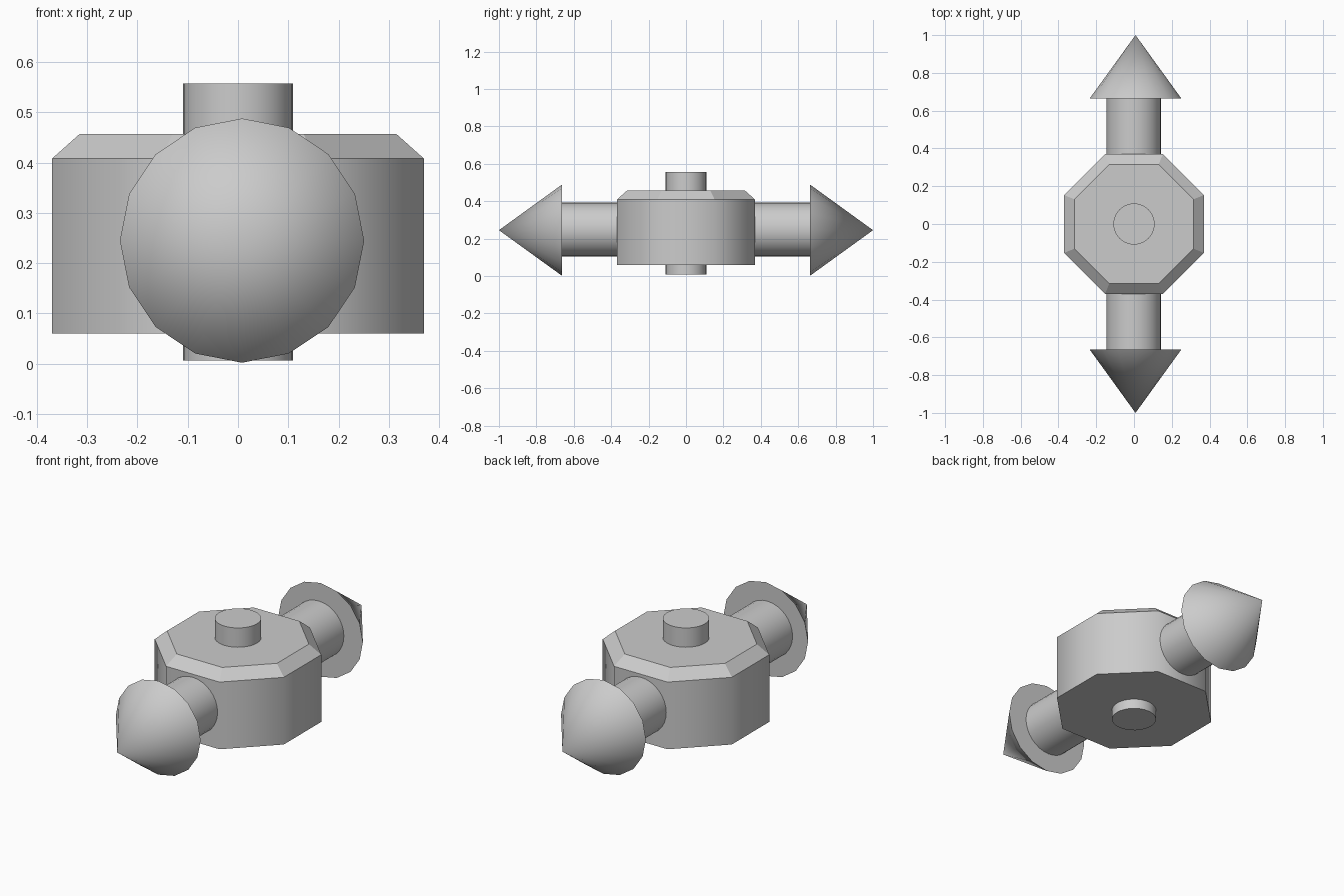
import bpy
from math import pi, cos, radians

if "Cube" in bpy.data.objects:
    bpy.data.objects.remove(bpy.data.objects["Cube"])

AXIS_Z = 0.245


def cone(name, sides, r1, r2, depth, loc, rot=(0, 0, 0), angle=30):
    bpy.ops.mesh.primitive_cone_add(vertices=sides, radius1=r1, radius2=r2,
                                    depth=depth, location=loc, rotation=rot)
    ob = bpy.context.object
    ob.name = name
    bpy.ops.object.transform_apply(location=False, rotation=True, scale=True)
    bpy.ops.object.shade_smooth_by_angle(angle=radians(angle))
    return ob


# Octagonal hub: softly shaded walls, closed top and bottom
flat = 1 / cos(pi / 8)
hub = cone("hub", 8, 0.37 * flat, 0.37 * flat, 0.348, (0, 0, 0.234),
           (0, 0, pi / 8), 46)

# Flat-faced chamfered lid on the hub
cone("hub_chamfer", 8, 0.37 * flat, 0.315 * flat, 0.049, (0, 0, 0.4325),
     (0, 0, pi / 8), 10)

# Vertical pin through the hub
cone("center_pin", 32, 0.109, 0.109, 0.55, (0, 0, 0.282))

# Arms and pointed heads, front and back
for label, s in (("front", -1), ("back", 1)):
    turn = (-s * pi / 2, 0, 0)
    cone(label + "_arm", 32, 0.144, 0.144, 0.335, (-0.002, s * 0.4975, 0.248), turn)
    cone(label + "_point", 16, 0.243, 0, 0.336, (0.008, s * 0.832, AXIS_Z), turn)
